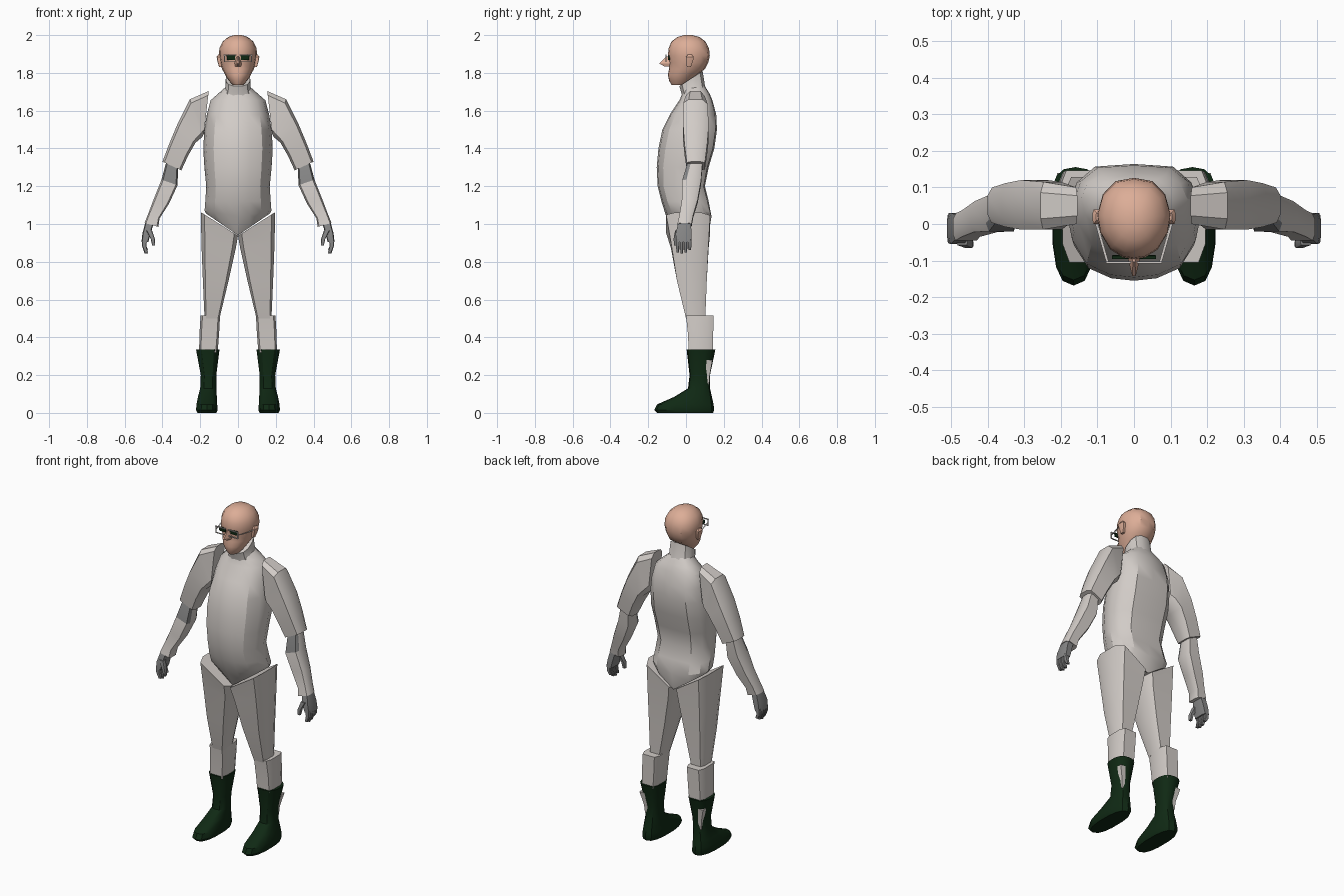
import bpy, bmesh, math


def material(name, r, g, b):
    m = bpy.data.materials.new(name)
    m.diffuse_color = (r, g, b, 1)
    return m


SUIT = material("pale suit", 0.64, 0.60, 0.57)
SKIN = material("skin", 0.72, 0.42, 0.31)
BOOT = material("dark green", 0.005, 0.022, 0.007)
GLOVE = material("glove grey", 0.24, 0.24, 0.24)


def rounded(n, e=0.8):
    pts = []
    for i in range(n):
        a = 2 * math.pi * (i + 0.5) / n
        c, s = math.cos(a), math.sin(a)
        pts.append((math.copysign(abs(c) ** e, c), math.copysign(abs(s) ** e, s)))
    m = max(p[0] for p in pts)
    return [(p / m, q / m) for p, q in pts]


# Cross-sections in the unit square
LIMB = [(.8, -1), (1, -.55), (1, .55), (.75, 1), (-.75, 1), (-1, .55), (-1, -.55), (-.8, -1)]
HALF = [(0, -1), (.35, -.95), (.7, -.75), (.92, -.3), (1, .2), (.88, .65), (.6, .95), (0, 1)]
TRUNK = HALF + [(-p, q) for p, q in HALF[-2:0:-1]]
ROUND = rounded(12)
HEAD = [(0, -1), (.3, -.96), (.65, -.76), (.92, -.35), (1, .1), (.85, .6), (.5, .92), (0, 1)]
HEAD = HEAD + [(-p, q) for p, q in HEAD[-2:0:-1]]
BOX = [(1, -1), (1, 1), (-1, 1), (-1, -1)]


def loft(name, rings, mat, shape=ROUND, mirror=False, vee=False, rule=None):
    """Ring: x0, x1, y0, y1, z, z slope along x, z slope along y."""
    bm = bmesh.new()
    loops = []
    for r in rings:
        x0, x1, y0, y1, z, az, ay = (list(r) + [0, 0])[:7]
        loops.append([bm.verts.new(((x0 + x1) / 2 + (x1 - x0) / 2 * p,
                                    (y0 + y1) / 2 + (y1 - y0) / 2 * q,
                                    z + az * (abs(p) if vee else p) + ay * q))
                      for p, q in shape])
    n = len(shape)
    for a, b in zip(loops, loops[1:]):
        for i in range(n):
            j = (i + 1) % n
            bm.faces.new((a[i], a[j], b[j], b[i]))
    bm.faces.new(loops[0])
    bm.faces.new(loops[-1])
    bmesh.ops.recalc_face_normals(bm, faces=bm.faces)
    bm.normal_update()
    if rule:
        for f in bm.faces:
            f.material_index = int(rule(f))
    me = bpy.data.meshes.new(name)
    bm.to_mesh(me)
    bm.free()
    for m in (mat if isinstance(mat, list) else [mat]):
        me.materials.append(m)
    ob = bpy.data.objects.new(name, me)
    bpy.context.collection.objects.link(ob)
    if mirror:
        mod = ob.modifiers.new("mirror", 'MIRROR')
        mod.use_mirror_merge = False
    return ob


# Torso with a V-shaped lower edge
trunk = [(1.73, .06, -.01, .10), (1.69, .105, -.02, .125), (1.655, .145, -.035, .14),
         (1.58, .165, -.085, .16), (1.5, .178, -.125, .164), (1.4, .184, -.146, .15),
         (1.3, .178, -.155, .12), (1.2, .168, -.15, .10), (1.12, .173, -.13, .12),
         (1.04, .177, -.105, .135, .03), (.94, .168, -.05, .118, .115)]
loft("torso", [(-r[1], r[1], r[2], r[3], r[0], *r[4:]) for r in trunk],
     SUIT, TRUNK, vee=True)

# Collar, higher at the back
loft("collar", [(-.085, .085, -.02, .12, 1.675), (-.067, .067, -.025, .1, 1.715, 0, .02),
                (-.064, .064, -.035, .088, 1.77, 0, .04)], SUIT)

# Thigh, shin and boot
loft("thigh", [(0, .196, -.105, .128, 1.0, .062), (.012, .194, -.08, .12, .89, .02),
               (.05, .186, -.048, .11, .7), (.098, .177, 0, .102, .5)], SUIT, LIMB, True)
loft("shin", [(.095, .198, 0, .146, .515), (.1, .204, .01, .144, .42),
              (.108, .206, .015, .142, .32)], SUIT, LIMB, True)
loft("boot", [(.098, .222, .005, .154, .335), (.115, .197, .02, .126, .2),
              (.115, .2, .012, .126, .13), (.112, .212, -.06, .135, .085),
              (.11, .22, -.15, .143, .045), (.108, .222, -.165, .146, .015),
              (.115, .215, -.15, .14, 0)], BOOT, rounded(14), True)
loft("boot_gap", [(.165, .186, .1, .122, .15), (.168, .19, .1, .126, .2),
                  (.178, .211, .11, .14, .28)], SUIT, BOX, True)

# Sleeve and forearm: x0 is the inner side, x1 the outer side
loft("sleeve", [(.18, .155, 0, .1, 1.592, .112), (.19, .255, -.015, .115, 1.56, .1),
                (.225, .32, -.015, .12, 1.48, .05), (.265, .362, -.008, .112, 1.395, .035),
                (.3, .4, .004, .1, 1.307, .023)], SUIT, LIMB, True)
loft("forearm", [(.317, .377, .012, .088, 1.325, .014), (.32, .405, -.02, .08, 1.22, .015),
                 (.365, .446, -.022, .062, 1.12, .012), (.415, .477, -.035, .038, 1.04, .01),
                 (.422, .495, -.045, .03, .995, .01)], [SUIT, GLOVE], LIMB, True,
     rule=lambda f: f.calc_center_median().z > 1.24 and f.normal.y < -.3)

# Hand with thumb and fingers
loft("palm", [(.445, .49, -.04, .025, 1.01), (.462, .506, -.055, .03, .95),
              (.475, .511, -.052, .03, .905)], GLOVE, LIMB, True)
for i in range(4):
    y = -.053 + .021 * i
    tip = (.85, .843, .848, .862)[i]
    loft(f"finger_{i + 1}", [(.481, .509, y, y + .019, .92), (.485, .508, y, y + .019, .885),
                             (.477, .494, y + .003, y + .016, tip)], GLOVE, LIMB, True)
loft("thumb", [(.455, .485, -.058, -.03, .965), (.44, .462, -.066, -.042, .92),
               (.438, .454, -.062, -.046, .885)], GLOVE, LIMB, True)

# Bald head
skull = [(2.0, .02, -.01, .03), (1.99, .052, -.045, .072), (1.965, .082, -.078, .104),
         (1.93, .099, -.092, .122), (1.89, .1, -.096, .126), (1.855, .094, -.088, .118),
         (1.82, .084, -.09, .1), (1.79, .068, -.096, .06), (1.76, .05, -.09, .03),
         (1.735, .027, -.076, 0)]
loft("head", [(-w, w, a, b, z) for z, w, a, b in skull], SKIN, HEAD)
loft("nose", [(-.01, .01, -.104, -.08, 1.888), (-.02, .02, -.142, -.08, 1.85),
              (-.018, .018, -.112, -.08, 1.833)], SKIN,
     [(.25, -1), (1, 1), (-1, 1), (-.25, -1)])
loft("ear", [(.085, .1, .005, .025, 1.83), (.088, .11, 0, .038, 1.865),
             (.09, .113, 0, .04, 1.885), (.09, .104, .01, .03, 1.897)], SKIN, LIMB, True)

# Eyes and thin spectacles
loft("eye", [(.016, .058, -.094, -.085, 1.869), (.014, .06, -.096, -.087, 1.892)],
     BOOT, BOX, True)
for nm, x0, x1, z0, z1 in (("rim_top", .008, .076, 1.893, 1.898),
                           ("rim_bottom", .012, .07, 1.857, 1.861),
                           ("rim_outer", .07, .075, 1.857, 1.898)):
    loft("spectacle_" + nm, [(x0, x1, -.108, -.102, z0), (x0, x1, -.108, -.102, z1)],
         SUIT, BOX, True)
loft("spectacle_arm", [(.07, .075, -.108, -.1, 1.878, 0, 0), (.101, .106, .0, .01, 1.878)],
     SUIT, [(1, -1), (1, 1), (-1, 1), (-1, -1)], True)

# Smooth shading with sharp panel edges
bpy.ops.object.select_all(action='SELECT')
bpy.context.view_layer.objects.active = bpy.data.objects["torso"]
bpy.ops.object.shade_smooth_by_angle(angle=math.radians(32))
